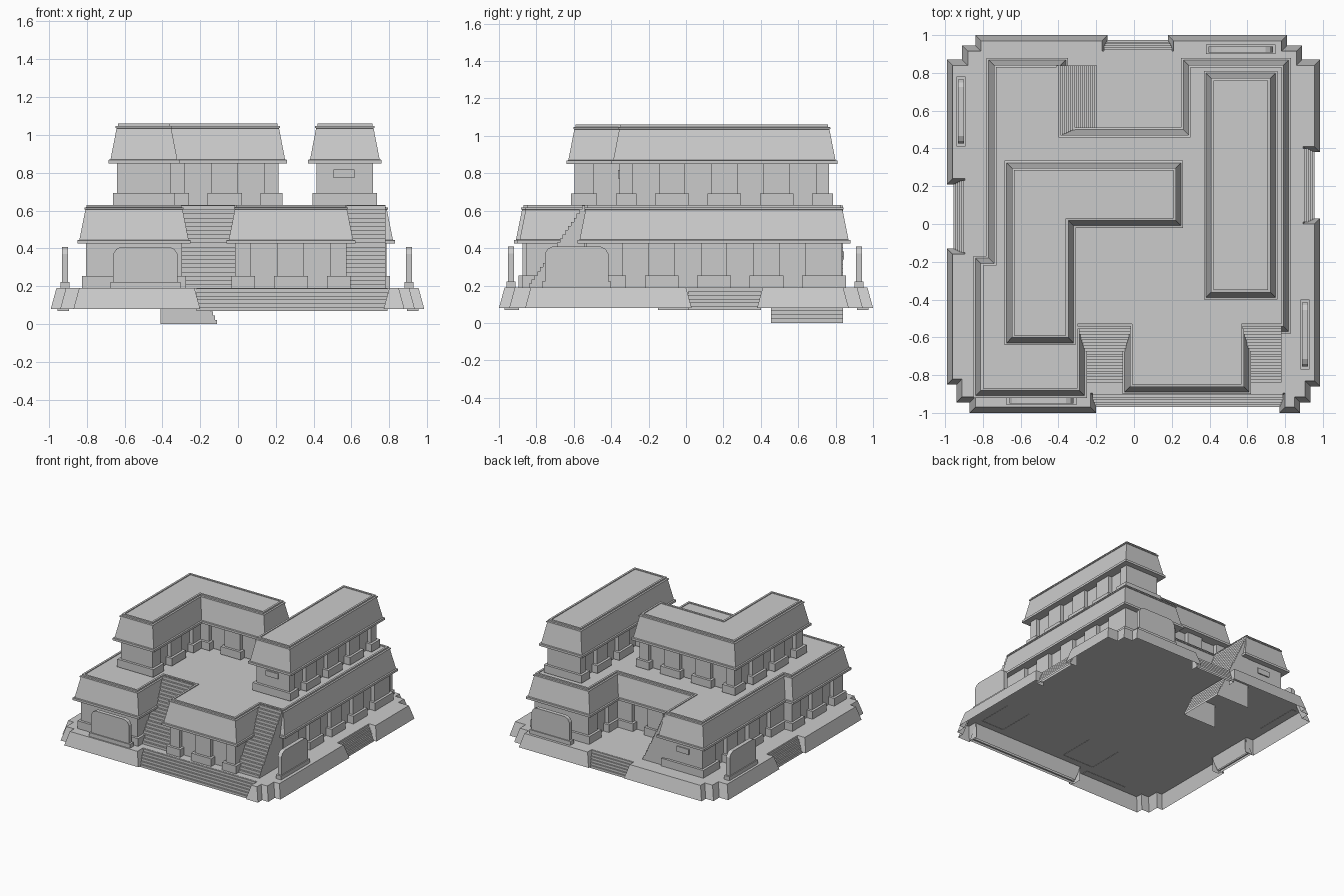
import bpy, bmesh
from mathutils import Vector

if "Cube" in bpy.data.objects:
    bpy.data.objects.remove(bpy.data.objects["Cube"])

stone = bpy.data.materials.new("grey stone")
stone.diffuse_color = (0.6, 0.6, 0.6, 1)
stone.use_nodes = True
stone.node_tree.nodes["Principled BSDF"].inputs["Base Color"].default_value = stone.diffuse_color


def finish(bm, name, recalc=True):
    if recalc:
        bmesh.ops.recalc_face_normals(bm, faces=bm.faces)
    me = bpy.data.meshes.new(name)
    bm.to_mesh(me)
    bm.free()
    me.materials.append(stone)
    ob = bpy.data.objects.new(name, me)
    bpy.context.collection.objects.link(ob)
    return ob


def inset(poly, d):
    """Move every edge of a counter-clockwise outline inwards by d."""
    out, n = [], len(poly)
    for i in range(n):
        p = Vector(poly[i])
        e1 = (p - Vector(poly[i - 1])).normalized()
        e2 = (Vector(poly[(i + 1) % n]) - p).normalized()
        out.append(p + d * (Vector((-e1.y, e1.x)) + Vector((-e2.y, e2.x))))
    return out


def stack(bm, layers, cap):
    """Join (outline, z) layers with side faces, optionally close the top."""
    rings = [[bm.verts.new((p.x, p.y, z)) for p in o] for o, z in layers]
    n = len(rings[0])
    for a, b in zip(rings, rings[1:]):
        for i in range(n):
            j = (i + 1) % n
            bm.faces.new((a[i], a[j], b[j], b[i]))
    if cap:
        bm.faces.new(rings[-1])


def prism(bm, pts, vec):
    a = [bm.verts.new(p) for p in pts]
    b = [bm.verts.new(Vector(p) + Vector(vec)) for p in pts]
    bm.faces.new(a)
    bm.faces.new(b[::-1])
    for i in range(len(a)):
        j = (i + 1) % len(a)
        bm.faces.new((a[i], b[i], b[j], a[j]))


def slab(bm, a, b, nrm, depth, z0, z1):
    """Upright block along a-b going depth along nrm."""
    c, d = b + nrm * depth, a + nrm * depth
    prism(bm, [(p.x, p.y, z0) for p in (a, b, c, d)], (0, 0, z1 - z0))


def wall_outline(poly, doors, out):
    """Wall line with a recess per door; out pushes the piers outwards."""
    base, face, pts = inset(poly, 0.045), inset(poly, 0.045 - out), []
    for i, a in enumerate(base):
        b = base[(i + 1) % len(base)]
        L = (b - a).length
        t = (b - a) / L
        nrm = Vector((-t.y, t.x))
        pts.append(face[i])
        if i not in doors:
            continue
        n = max(1, int((L - 0.26) / 0.28) + 1)
        first = (L - (n - 1) * 0.28 - 0.14) / 2
        for k in range(n):
            p = a + t * (first + 0.28 * k + out)
            q = p + t * (0.14 - 2 * out)
            pts += [p - nrm * out, p + nrm * 0.032, q + nrm * 0.032, q - nrm * out]
    return pts


def building(name, poly, z0, eave, top, doors):
    # walls: projecting plinth, then piers with door recesses
    bm = bmesh.new()
    foot, wall = wall_outline(poly, doors, 0.02), wall_outline(poly, doors, 0.0)
    stack(bm, [(foot, z0), (foot, z0 + 0.063), (wall, z0 + 0.063), (wall, eave + 0.002)], False)
    finish(bm, name + "_walls", False)
    # battered roof with eave lip and top rim
    bm = bmesh.new()
    prof = [(0.078, eave), (0.0, eave), (0.0, eave + 0.018), (0.011, eave + 0.02),
            (0.043, top - 0.025), (0.038, top - 0.023), (0.038, top - 0.014),
            (0.05, top - 0.012), (0.05, top), (0.066, top), (0.066, top - 0.006)]
    stack(bm, [(inset(poly, d), z) for d, z in prof], True)
    finish(bm, name + "_roof", False)


def stair(name, start, run, side, z0, z1, n):
    """Open-bottomed flight: start corner, horizontal run, width vector."""
    s, r, w = Vector(start), Vector(run), Vector((*side, 0))
    pts = []
    for k in range(n):
        za, zb = z0 + (z1 - z0) * k / n, z0 + (z1 - z0) * (k + 1) / n
        p, q = s + r * (k / n), s + r * ((k + 1) / n)
        pts += [(p.x, p.y, za), (p.x, p.y, zb)]
    pts.append((q.x, q.y, zb))
    bm = bmesh.new()
    a = [bm.verts.new(p) for p in pts]
    b = [bm.verts.new(Vector(p) + w) for p in pts]
    for i in range(len(a) - 1):
        bm.faces.new((a[i], b[i], b[i + 1], a[i + 1]))
    for row in (a, b):
        end = bm.verts.new((row[-1].co.x, row[-1].co.y, z0))
        bm.faces.new(row + [end])
    finish(bm, name)


# hollow platform with stepped corners and a stair recess on every side
plat = [(-.99, -.85), (-.94, -.85), (-.94, -.945), (-.87, -.945), (-.87, -1),
        (-.2, -1), (-.2, -.925), (.77, -.925), (.77, -1),
        (.88, -1), (.88, -.945), (.935, -.945), (.935, -.86), (.985, -.86),
        (.985, .03), (.925, .03), (.925, .38), (.985, .38),
        (.985, .87), (.89, .87), (.89, .945), (.81, .945), (.81, 1),
        (.18, 1), (.18, .945), (-.14, .945), (-.14, 1),
        (-.84, 1), (-.84, .945), (-.91, .945), (-.91, .87), (-.99, .87),
        (-.99, .21), (-.925, .21), (-.925, -.13), (-.99, -.13)]
bm = bmesh.new()
stack(bm, [(inset(plat, 0), .08), (inset(plat, .03), .19)], True)
finish(bm, "platform", False)

# low stairs on the platform edges
stair("front_steps", (-.22, -.97), (0, .078), (1.01, 0), .07, .188, 6)
stair("right_steps", (.955, .01), (-.062, 0), (0, .39), .07, .188, 6)
stair("back_steps", (-.16, .975), (0, -.062), (.36, 0), .07, .188, 6)
stair("left_steps", (-.955, -.15), (.062, 0), (0, .38), .07, .188, 6)

# lower storey, whose roof is the terrace
lower = [(-.85, -.92), (-.25, -.92), (-.25, -.58), (-.06, -.58), (-.06, -.9), (.62, -.9),
         (.62, -.58), (.83, -.58), (.83, .88), (.25, .88), (.25, .51), (-.35, .51),
         (-.35, .88), (-.78, .88), (-.78, -.17), (-.85, -.17)]
building("lower_storey", lower, .19, .425, .63, {4, 7, 9, 10, 13, 15})

# upper storey: an L-shaped range and a long hall
building("upper_l_range", [(-.685, -.64), (-.31, -.64), (-.31, -.02), (.26, -.02),
                           (.26, .335), (-.685, .335)], .63, .85, 1.06, {1, 2, 4, 5})
building("upper_hall", [(.37, -.4), (.76, -.4), (.76, .81), (.37, .81)],
         .63, .85, 1.06, {1, 3})

# tall stairs up to the terrace
stair("front_stair_left", (-.3, -.84), (0, .3), (.285, 0), .188, .628, 20)
stair("front_stair_right", (.575, -.84), (0, .3), (.205, 0), .188, .628, 20)
stair("courtyard_stair", (-.11, .455), (-.3, 0), (0, .385), 0, .628, 28)

# small wall panels on blank ends
for name, x, y, z in (("hall_front_panel", .56, -.364, .795), ("left_wing_panel", -.56, .834, .36)):
    bm = bmesh.new()
    slab(bm, Vector((x - .055, y)), Vector((x + .055, y)), Vector((0, 1)), .0098, z - .022, z + .022)
    finish(bm, name)


# free-standing slabs with chamfered tops and a foot
def standing_slab(name, cx, cy, t):
    t = Vector(t)
    c, nrm = Vector((cx, cy)), Vector((-t.y, t.x))
    bm = bmesh.new()
    shape = [(-.17, .188), (.17, .188), (.17, .37), (.155, .395), (.13, .408),
             (-.13, .408), (-.155, .395), (-.17, .37)]
    o = c - nrm * .016
    prism(bm, [(o.x + t.x * u, o.y + t.y * u, z) for u, z in shape], (*(nrm * .032), 0))
    slab(bm, c - t * .185 - nrm * .024, c + t * .185 - nrm * .024, nrm, .048, .188, .222)
    finish(bm, name)


standing_slab("left_slab", -.915, .595, (0, 1))
standing_slab("right_slab", .905, -.585, (0, 1))
standing_slab("front_slab", -.49, -.935, (1, 0))
standing_slab("back_slab", .565, .925, (1, 0))
